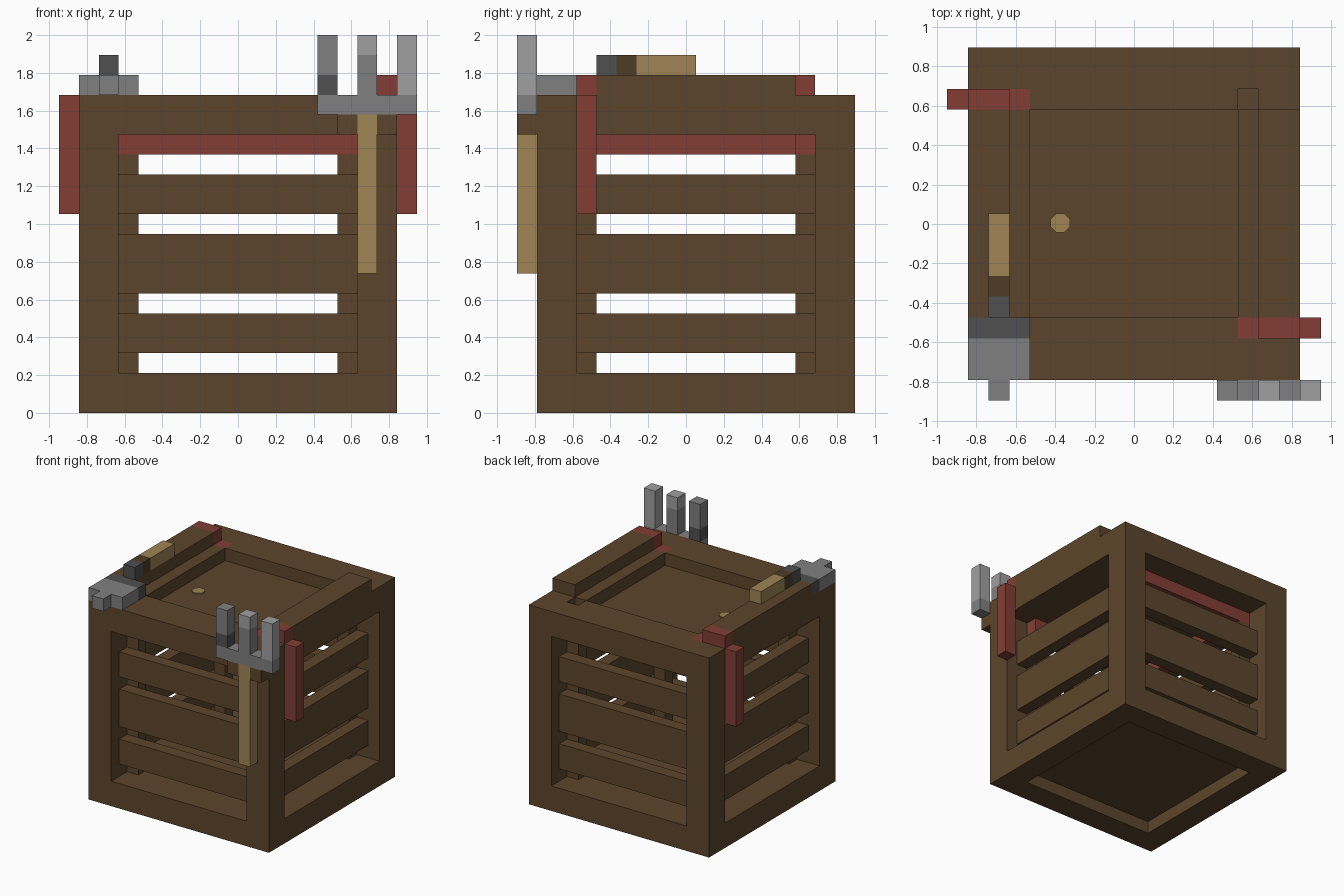
import bpy
import math

if "Cube" in bpy.data.objects:
    bpy.data.objects.remove(bpy.data.objects["Cube"])

U = 2 / 19  # one grid cell; the crate is 16 cells wide


def material(name, rgb):
    m = bpy.data.materials.new(name)
    m.use_nodes = True
    color = (*rgb, 1)
    m.diffuse_color = color
    m.node_tree.nodes["Principled BSDF"].inputs["Base Color"].default_value = color
    return m


WOOD = material("brown wood", (0.107, 0.060, 0.025))
GRIP = material("dark brown", (0.075, 0.045, 0.018))
TAN = material("tan wood", (0.352, 0.235, 0.093))
RED = material("red strap", (0.223, 0.048, 0.034))
GREY = material("grey metal", (0.216, 0.216, 0.216))
DARK = material("dark metal", (0.080, 0.080, 0.080))
LIGHT = material("light metal", (0.352, 0.352, 0.352))


def place(x, y, z):
    return ((x - 8) * U, (y - 7.5) * U, z * U)


def box(name, mat, xs, ys, zs):
    """Box between two grid positions on each axis."""
    mid = place(sum(xs) / 2, sum(ys) / 2, sum(zs) / 2)
    bpy.ops.mesh.primitive_cube_add(size=1, location=mid)
    ob = bpy.context.object
    ob.name = name
    ob.scale = [abs(r[1] - r[0]) * U for r in (xs, ys, zs)]
    bpy.ops.object.transform_apply(location=False, rotation=False, scale=True)
    ob.data.materials.append(mat)
    return ob


def flip(r):
    return (16 - r[1], 16 - r[0])


ENDS = ((0, 2), (14, 16))
INNER = ((2, 3), (13, 14))
SPAN = (2, 14)

# Outer frame and inner posts
for xs in ENDS:
    for ys in ENDS:
        box("corner_beam", WOOD, xs, ys, (0, 16))
for xs in INNER:
    for ys in INNER:
        box("inner_post", WOOD, xs, ys, (2, 13))
for side in ENDS:
    for zs in ENDS:
        box("cross_beam", WOOD, SPAN, side, zs)
        box("side_beam", WOOD, side, SPAN, zs)

# Recessed slats on all four sides
for zs in ((3, 5), (6, 9), (10, 12)):
    for depth in ((1, 2), (14, 15)):
        box("cross_slat", WOOD, SPAN, depth, zs)
        box("side_slat", WOOD, depth, SPAN, zs)

# Floor, lid panel, and lid lip with notched corners
box("floor_panel", WOOD, SPAN, SPAN, (1, 2))
box("lid_panel", WOOD, SPAN, SPAN, (14, 15))
for side in INNER:
    box("lid_lip_cross", WOOD, (3, 13), side, (15, 16))
    box("lid_lip_side", WOOD, side, (3, 13), (15, 16))
for side in ENDS:
    box("raised_plank", WOOD, side, (3, 13), (16, 17))

# Small round peg on the lid
bpy.ops.mesh.primitive_cylinder_add(vertices=8, radius=U / 2, depth=0.008,
                                    location=place(4.45, 7.55, 15.04),
                                    rotation=(0, 0, math.pi / 8))
peg = bpy.context.object
peg.name = "lid_peg"
peg.data.materials.append(TAN)

# Red straps folded over two opposite corners
STRAP = {"strap_tail": ((-1, 0), (10, 16)), "strap_top": ((0, 2), (16, 17)),
         "strap_end": ((2, 3), (15, 16))}
for name, (xs, zs) in STRAP.items():
    box("right_" + name, RED, xs, (13, 14), zs)
    box("left_" + name, RED, flip(xs), (2, 3), zs)

# Red rails under the lid
for ys in INNER:
    box("cross_rail", RED, SPAN, ys, (13, 14))
box("side_rail", RED, (2, 3), (3, 13), (13, 14))

# Hammer lying on the right plank
box("hammer_head", GREY, (0, 3), (0, 2), (16, 17))
box("hammer_head_back", DARK, (0, 3), (2, 3), (16, 17))
box("hammer_face", GREY, (1, 2), (-1, 0), (16, 17))
box("hammer_collar", DARK, (1, 2), (3, 4), (17, 18))
box("hammer_grip", GRIP, (1, 2), (4, 5), (17, 18))
box("hammer_handle", TAN, (1, 2), (5, 8), (17, 18))

# Fork hanging on the front
FRONT = (-1, 0)
box("fork_handle", TAN, (14, 15), FRONT, (7, 15))
for x in (13, 15):
    box("fork_bracket", WOOD, (x, x + 1), FRONT, (14, 15))
box("fork_base", GREY, (12, 17), FRONT, (15, 16))
for x, split, low, high in ((12, 17, DARK, GREY), (14, 18, GREY, LIGHT),
                            (16, 17, LIGHT, LIGHT)):
    box("fork_tine_root", low, (x, x + 1), FRONT, (16, split))
    box("fork_tine_tip", high, (x, x + 1), FRONT, (split, 19))
